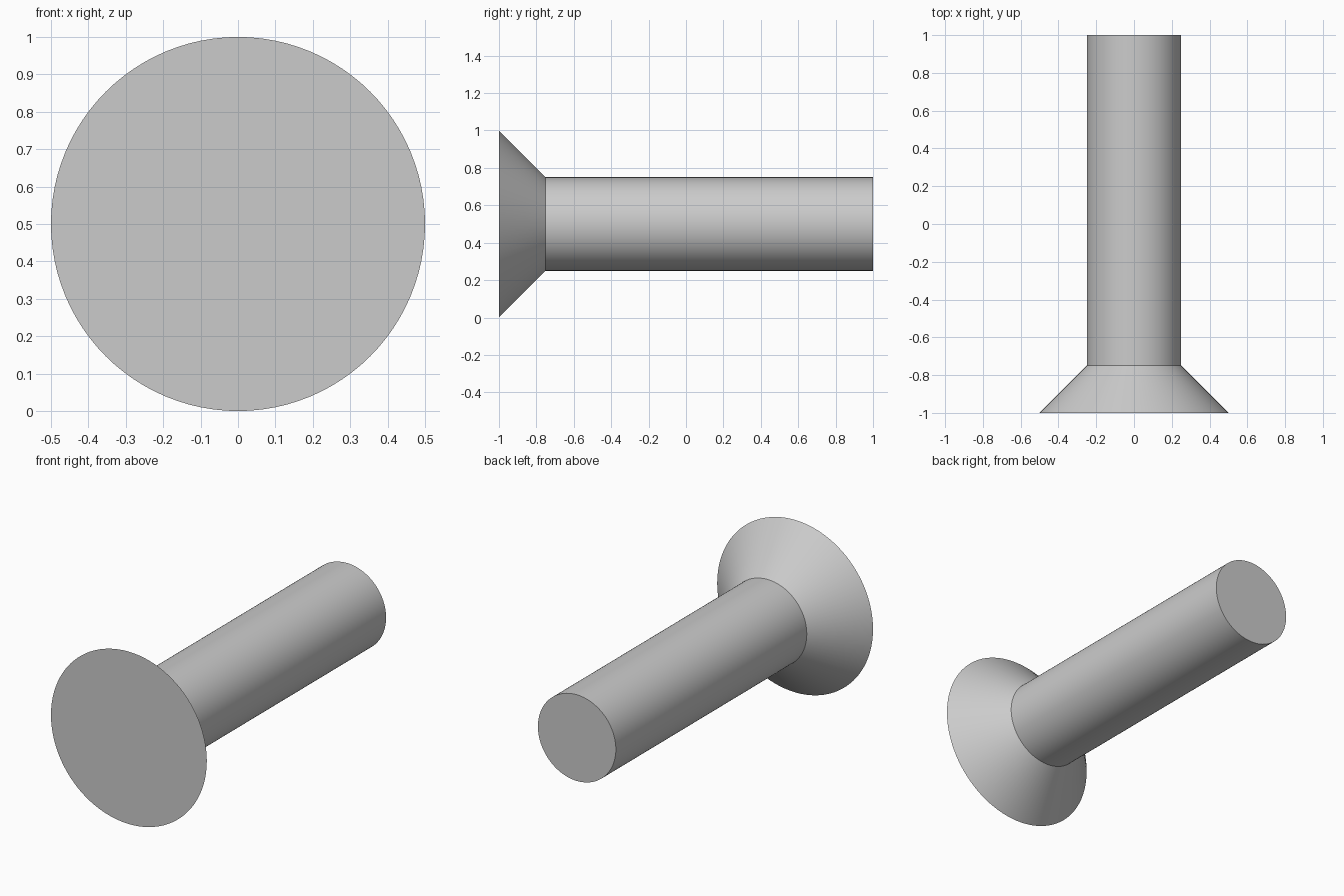
import bpy
import bmesh
import math
from mathutils import Matrix

SEGMENTS = 96
CENTRE_Z = 0.5

cube = bpy.data.objects.get("Cube")
if cube:
    bpy.data.objects.remove(cube, do_unlink=True)

grey = bpy.data.materials.new("plain_grey")
grey.use_nodes = True
colour = (0.6, 0.6, 0.6, 1.0)
grey.diffuse_color = colour
grey.node_tree.nodes["Principled BSDF"].inputs["Base Color"].default_value = colour


def turned_part(name, profile):
    """Join rings of (radius, y) along the y axis, with flat end caps."""
    bm = bmesh.new()
    rings = []
    for radius, y in profile:
        ring = bmesh.ops.create_circle(bm, segments=SEGMENTS, radius=radius)["verts"]
        place = Matrix.Translation((0, y, CENTRE_Z)) @ Matrix.Rotation(-math.pi / 2, 4, "X")
        bmesh.ops.transform(bm, matrix=place, verts=ring)
        rings.append(ring)
    for a, b in zip(rings, rings[1:]):
        for i in range(SEGMENTS):
            j = (i + 1) % SEGMENTS
            bm.faces.new((a[i], a[j], b[j], b[i]))
    bm.faces.new(rings[0])
    bm.faces.new(rings[-1])
    bmesh.ops.recalc_face_normals(bm, faces=bm.faces)

    mesh = bpy.data.meshes.new(name)
    bm.to_mesh(mesh)
    bm.free()
    mesh.materials.append(grey)
    obj = bpy.data.objects.new(name, mesh)
    bpy.context.collection.objects.link(obj)

    # Smooth round walls, crisp rims
    bpy.ops.object.select_all(action="DESELECT")
    obj.select_set(True)
    bpy.context.view_layer.objects.active = obj
    bpy.ops.object.shade_smooth_by_angle(angle=math.radians(30))
    return obj


# Countersunk head flowing into the plain shank
turned_part("countersunk_rivet", [(0.5, -1.0), (0.25, -0.75), (0.25, 1.0)])
